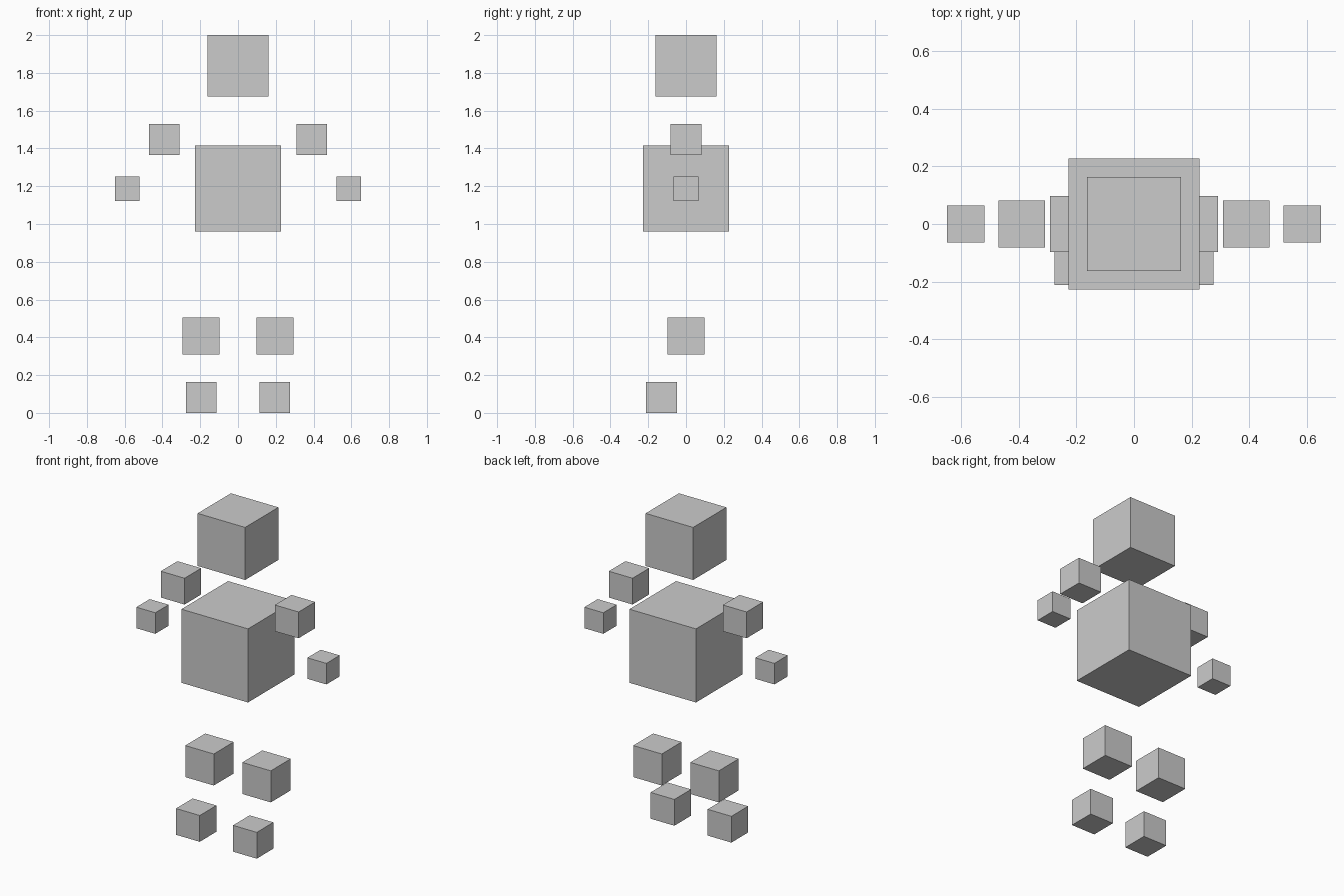
import bpy

if "Cube" in bpy.data.objects:
    bpy.data.objects.remove(bpy.data.objects["Cube"])

U = 2 / 30.75  # grid unit of the figure


def cube(name, size, x, y, z):
    """Cube of the given edge length, centred at a point, in grid units."""
    bpy.ops.mesh.primitive_cube_add(size=size * U, location=(x * U, y * U, z * U))
    bpy.context.object.name = name


# Central blocks
cube("head", 5, 0, 0, 28.25)
cube("torso", 7, 0, 0, 18.25)

# Mirrored limb joints: name, size, x, y, z
limbs = [
    ("elbow", 2.5, 6, 0, 22.25),
    ("hand", 2, 9, 0, 18.25),
    ("knee", 3, 3, 0, 6.25),
    ("foot", 2.5, 3, -2, 1.25),
]
for name, size, x, y, z in limbs:
    for side, sign in (("left", 1), ("right", -1)):
        cube(f"{side}_{name}", size, sign * x, y, z)
